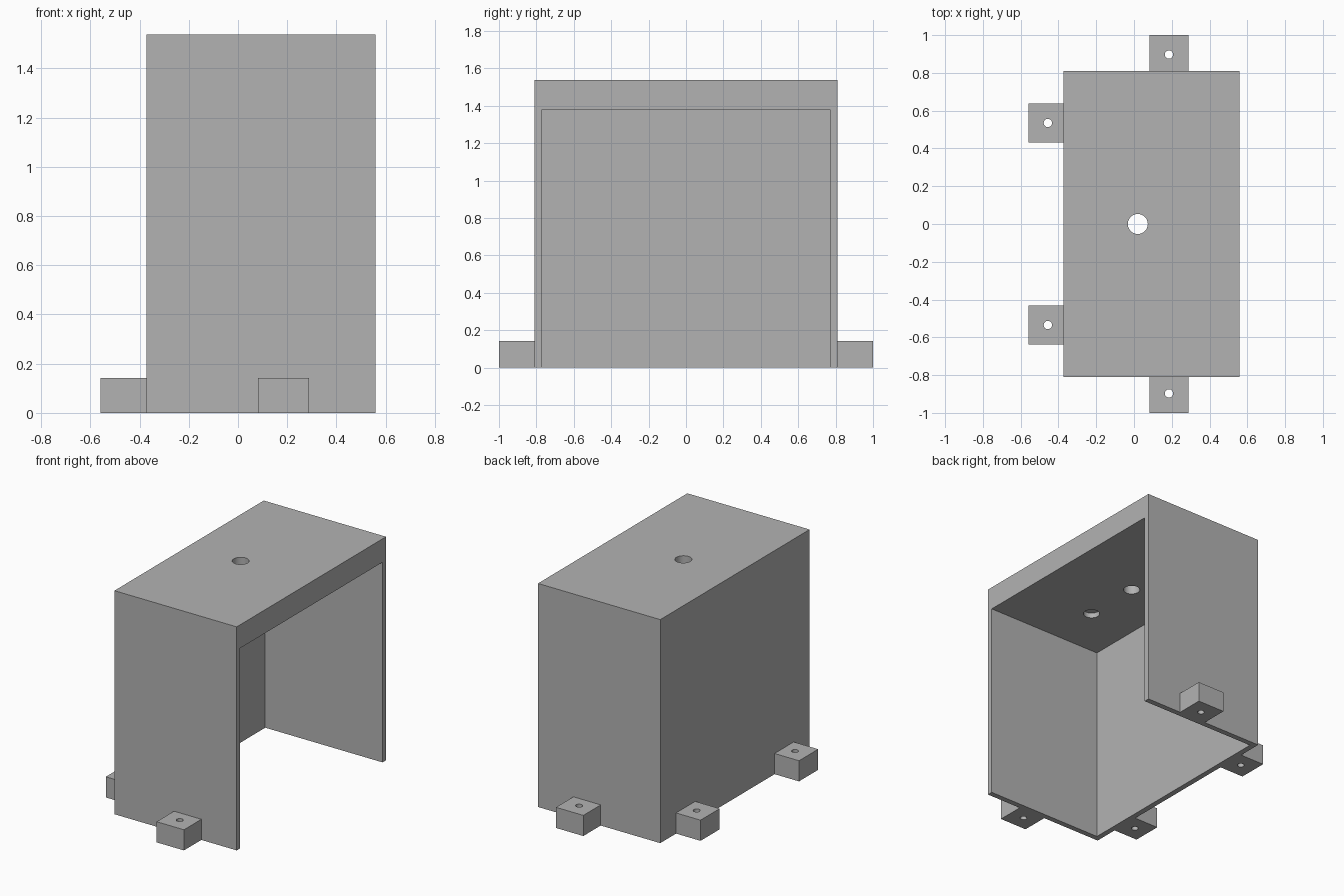
import bpy
from math import radians

cube = bpy.data.objects.get("Cube")
if cube:
    bpy.data.objects.remove(cube, do_unlink=True)

GREY = (0.45, 0.45, 0.45, 1)
grey = bpy.data.materials.new("plain grey")
grey.use_nodes = True
grey.diffuse_color = GREY
grey.node_tree.nodes["Principled BSDF"].inputs["Base Color"].default_value = GREY


def box(name, low, high):
    """Box between two opposite corners."""
    bpy.ops.mesh.primitive_cube_add(size=1, location=[(a + b) / 2 for a, b in zip(low, high)])
    ob = bpy.context.object
    ob.name = name
    ob.scale = [b - a for a, b in zip(low, high)]
    bpy.ops.object.transform_apply(location=False, rotation=False, scale=True)
    ob.data.materials.append(grey)
    return ob


def drill(name, x, y, radius, low, high):
    """Vertical cylinder used as a hole cutter."""
    bpy.ops.mesh.primitive_cylinder_add(vertices=32, radius=radius, depth=high - low,
                                        location=(x, y, (low + high) / 2))
    ob = bpy.context.object
    ob.name = name
    ob.data.materials.append(grey)
    return ob


def cut(target, cutter):
    """Subtract the cutter from the target and discard it."""
    cutter.hide_render = True
    mod = target.modifiers.new("cut", 'BOOLEAN')
    mod.operation = 'DIFFERENCE'
    mod.solver = 'EXACT'
    mod.object = cutter
    bpy.ops.object.select_all(action='DESELECT')
    target.select_set(True)
    bpy.context.view_layer.objects.active = target
    bpy.ops.object.modifier_apply(modifier=mod.name)
    bpy.data.objects.remove(cutter, do_unlink=True)


def finish(ob):
    """Smooth the hole walls, keep the box edges sharp."""
    bpy.ops.object.select_all(action='DESELECT')
    ob.select_set(True)
    bpy.context.view_layer.objects.active = ob
    bpy.ops.object.shade_smooth_by_angle(angle=radians(30))


# Main dimensions
X0, X1 = -0.372, 0.558
HALF_Y, TOP = 0.811, 1.537
WALL, CEILING = 0.038, 1.376
TAB_HEIGHT, TAB_HALF, TAB_HOLE = 0.142, 0.104, 0.022
HOLE_X, HOLE_R = 0.02, 0.053

# Housing, open at the bottom and on the +x side
housing = box("housing", (X0, -HALF_Y, 0), (X1, HALF_Y, TOP))
inner_y = HALF_Y - WALL
cut(housing, box("cavity", (X0 + WALL, -inner_y, -0.2), (X1 + 0.2, inner_y, CEILING)))

# Through hole in the roof and a shallow pocket in the ceiling
cut(housing, drill("roof_hole", HOLE_X, 0, HOLE_R, CEILING - 0.1, TOP + 0.1))
cut(housing, drill("ceiling_pocket", HOLE_X, -0.405, HOLE_R, CEILING - 0.1, CEILING + 0.035))
finish(housing)

# Mounting tabs, mirrored front to back
for side, label in ((-1, "front"), (1, "back")):
    tab_x = 0.185
    ys = sorted((side * HALF_Y, side * 1.0))
    end_tab = box(label + "_end_tab", (tab_x - TAB_HALF, ys[0], 0),
                  (tab_x + TAB_HALF, ys[1], TAB_HEIGHT))
    cut(end_tab, drill("screw_hole", tab_x, side * 0.897, TAB_HOLE, -0.1, TAB_HEIGHT + 0.1))
    finish(end_tab)

    tab_y = side * 0.535
    side_tab = box(label + "_side_tab", (-0.558, tab_y - TAB_HALF, 0),
                   (X0, tab_y + TAB_HALF, TAB_HEIGHT))
    cut(side_tab, drill("screw_hole", -0.456, tab_y, TAB_HOLE, -0.1, TAB_HEIGHT + 0.1))
    finish(side_tab)
